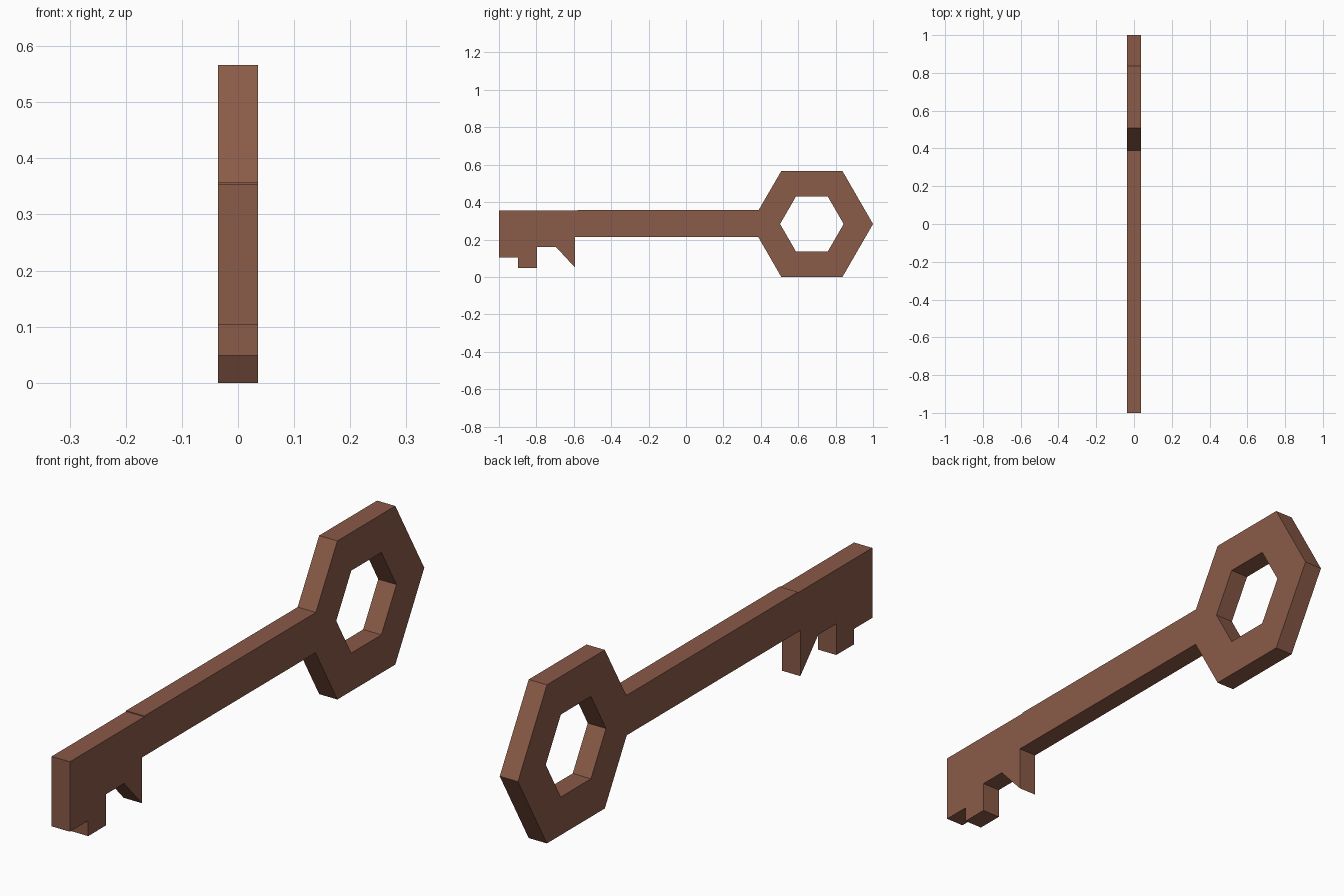
import bpy
import math

if "Cube" in bpy.data.objects:
    bpy.data.objects.remove(bpy.data.objects["Cube"])

HALF_THICKNESS = 0.036
BOW_Y, BOW_Z, BOW_R, HOLE_R = 0.673, 0.283, 0.327, 0.17


def hexagon(radius, steps):
    return [(BOW_Y + radius * math.cos(math.radians(60 * i)),
             BOW_Z + radius * math.sin(math.radians(60 * i))) for i in steps]


# Outline: bow (hexagon open on the left), shaft, then bit with teeth
bow = hexagon(BOW_R, (4, 5, 0, 1, 2))
shaft_and_bit = [
    (0.388, 0.357), (-0.58, 0.357), (-0.58, 0.354), (-1.0, 0.354),
    (-1.0, 0.104), (-0.897, 0.104), (-0.897, 0.049), (-0.797, 0.049),
    (-0.797, 0.16), (-0.695, 0.16), (-0.594, 0.051), (-0.594, 0.214),
    (0.386, 0.214),
]

curve = bpy.data.curves.new("key", 'CURVE')
curve.dimensions = '2D'
curve.fill_mode = 'BOTH'
curve.extrude = HALF_THICKNESS
for outline in (bow + shaft_and_bit, hexagon(HOLE_R, range(6))):
    spline = curve.splines.new('POLY')
    spline.points.add(len(outline) - 1)
    for point, (y, z) in zip(spline.points, outline):
        point.co = (y, z, 0, 1)
    spline.use_cyclic_u = True
    spline.use_smooth = False

# Single brown metal colour
brown = bpy.data.materials.new("brown metal")
brown.diffuse_color = (0.254, 0.103, 0.064, 1)
brown.use_nodes = True
brown.node_tree.nodes["Principled BSDF"].inputs["Base Color"].default_value = brown.diffuse_color
curve.materials.append(brown)

# Stand the profile up in the y-z plane and turn it into a mesh
key = bpy.data.objects.new("key", curve)
key.rotation_euler = (math.pi / 2, 0, math.pi / 2)
bpy.context.collection.objects.link(key)
bpy.context.view_layer.objects.active = key
key.select_set(True)
bpy.ops.object.convert(target='MESH')
bpy.ops.object.transform_apply(location=False, rotation=True, scale=False)
bpy.ops.object.shade_flat()
